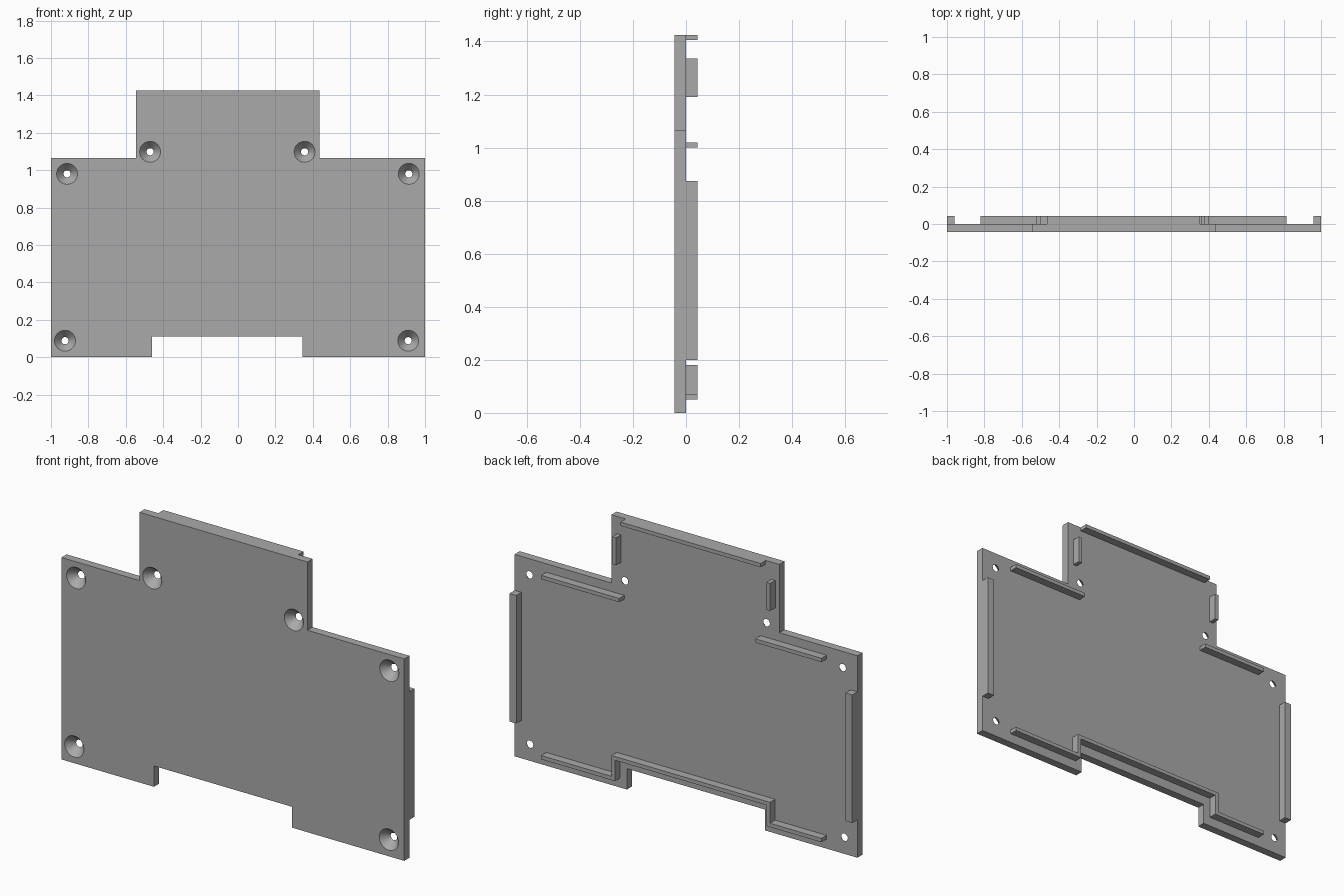
import bpy, bmesh, math
from mathutils import Matrix, Vector

cube = bpy.data.objects.get("Cube")
if cube:
    bpy.data.objects.remove(cube, do_unlink=True)

T = 0.043  # plate thickness, also rib height

grey = bpy.data.materials.new("plain grey")
grey.use_nodes = True
colour = (0.4, 0.4, 0.4, 1)
grey.diffuse_color = colour
grey.node_tree.nodes["Principled BSDF"].inputs["Base Color"].default_value = colour


def add_object(name, bm):
    bmesh.ops.recalc_face_normals(bm, faces=bm.faces)
    mesh = bpy.data.meshes.new(name)
    bm.to_mesh(mesh)
    bm.free()
    mesh.materials.append(grey)
    obj = bpy.data.objects.new(name, mesh)
    bpy.context.collection.objects.link(obj)
    return obj


def extrude_profile(name, points, y0, y1):
    """Solid from an x-z outline, extruded from y0 to y1."""
    bm = bmesh.new()
    face = bm.faces.new([bm.verts.new((x, y0, z)) for x, z in points])
    result = bmesh.ops.extrude_face_region(bm, geom=[face])
    verts = [v for v in result["geom"] if isinstance(v, bmesh.types.BMVert)]
    bmesh.ops.translate(bm, verts=verts, vec=Vector((0, y1 - y0, 0)))
    return add_object(name, bm)


def rib(name, x0, x1, z0, z1):
    return extrude_profile(name, [(x0, z0), (x1, z0), (x1, z1), (x0, z1)], 0, T)


# Cover plate with top tab and bottom notch
plate = extrude_profile("cover_plate", [
    (-1, 0), (-0.46, 0), (-0.46, 0.11), (0.345, 0.11), (0.345, 0), (1, 0),
    (1, 1.065), (0.435, 1.065), (0.435, 1.425), (-0.545, 1.425),
    (-0.545, 1.065), (-1, 1.065)], -T, 0)

# Countersunk screw holes, wide at the front
bm = bmesh.new()
wide, narrow, over = 0.056, 0.019, 0.01
slope = (wide - narrow) / T
for x, z in [(-0.914, 0.98), (0.913, 0.98), (-0.47, 1.098),
             (0.356, 1.098), (-0.925, 0.088), (0.91, 0.088)]:
    bmesh.ops.create_cone(
        bm, cap_ends=True, segments=32, depth=T + 2 * over,
        radius1=narrow - slope * over, radius2=wide + slope * over,
        matrix=Matrix.Translation((x, -T / 2, z)) @ Matrix.Rotation(math.pi / 2, 4, "X"))
cutter = add_object("screw_hole_cutter", bm)
cutter.hide_render = True

cut = plate.modifiers.new("screw holes", "BOOLEAN")
cut.operation = "DIFFERENCE"
cut.solver = "EXACT"
cut.object = cutter
bpy.context.view_layer.update()
evaluated = plate.evaluated_get(bpy.context.evaluated_depsgraph_get())
holed = bpy.data.meshes.new_from_object(evaluated)
plate.modifiers.clear()
plate.data = holed
bpy.data.objects.remove(cutter, do_unlink=True)

bpy.ops.object.select_all(action="DESELECT")
plate.select_set(True)
bpy.context.view_layer.objects.active = plate
bpy.ops.object.shade_smooth_by_angle(angle=math.radians(30))

# Locating ribs on the back
rib("left_side_rib", 0.96, 1, 0.2, 0.875)
rib("right_side_rib", -1, -0.96, 0.2, 0.875)
rib("left_shoulder_rib", 0.36, 0.815, 1.0, 1.02)
rib("right_shoulder_rib", -0.82, -0.435, 1.0, 1.02)
rib("left_tab_rib", 0.378, 0.4, 1.19, 1.335)
rib("right_tab_rib", -0.521, -0.499, 1.19, 1.335)
rib("top_rib", -0.465, 0.352, 1.405, 1.425)

# Stepped rib following the bottom notch
extrude_profile("notch_rib", [
    (-0.82, 0.05), (-0.5, 0.05), (-0.5, 0.16), (0.385, 0.16),
    (0.385, 0.05), (0.815, 0.05), (0.815, 0.07), (0.405, 0.07),
    (0.405, 0.18), (-0.52, 0.18), (-0.52, 0.07), (-0.82, 0.07)], 0, T)
